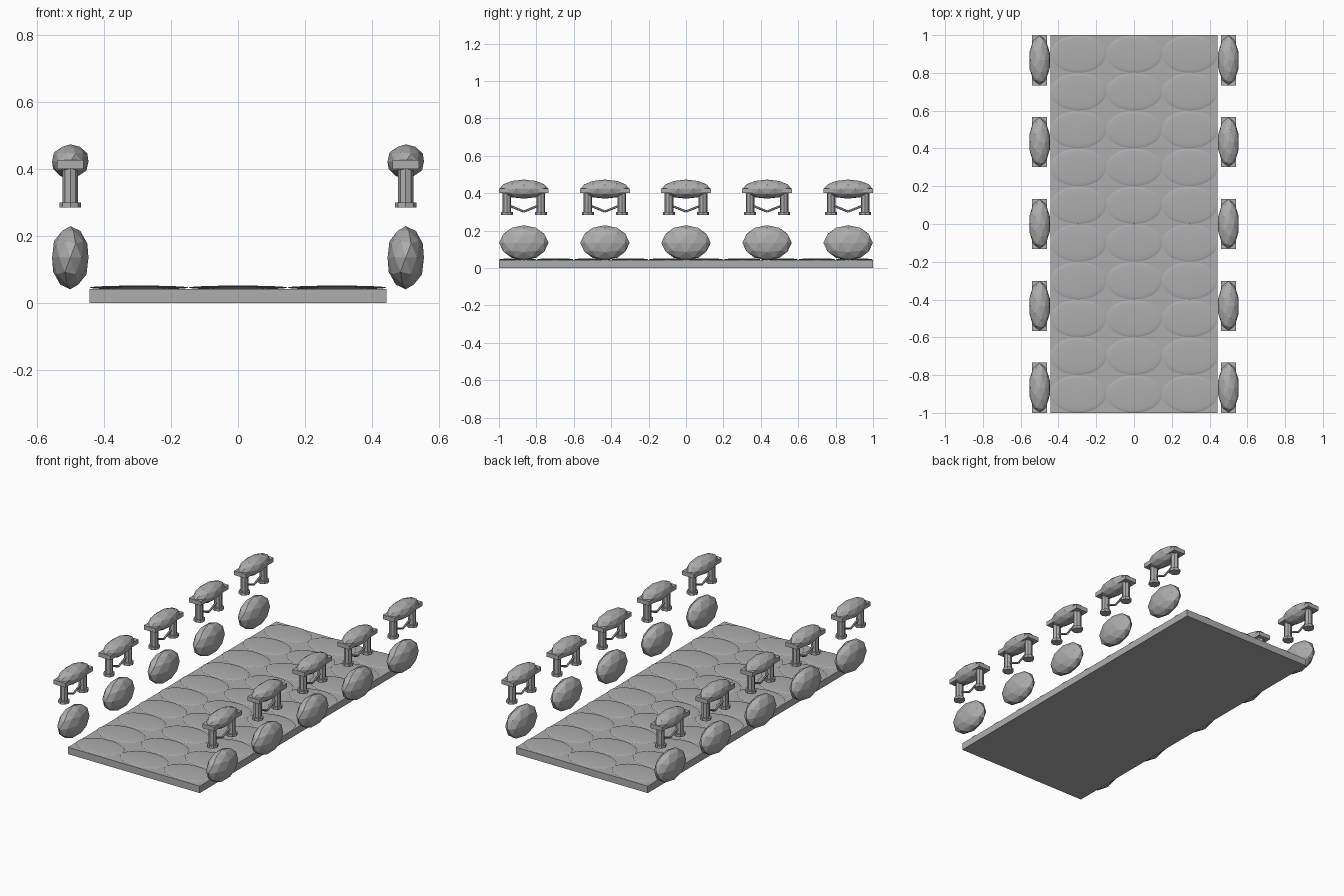
import bpy, math
from mathutils import Vector

cube = bpy.data.objects.get("Cube")
if cube:
    bpy.data.objects.remove(cube, do_unlink=True)

stone = bpy.data.materials.new("grey_stone")
stone.use_nodes = True
GREY = (0.42, 0.42, 0.42, 1)
stone.diffuse_color = GREY
stone.node_tree.nodes["Principled BSDF"].inputs["Base Color"].default_value = GREY


def finish(name, size=None):
    ob = bpy.context.object
    ob.name = name
    if size:
        ob.scale = size
    bpy.ops.object.transform_apply(location=False, rotation=False, scale=True)
    ob.data.materials.append(stone)
    return ob


def box(name, loc, size):
    bpy.ops.mesh.primitive_cube_add(size=1, location=loc)
    return finish(name, size)


def rock(name, loc, radii):
    bpy.ops.mesh.primitive_ico_sphere_add(subdivisions=2, radius=1, location=loc)
    return finish(name, radii)


def post(name, loc, radius, height):
    bpy.ops.mesh.primitive_cylinder_add(vertices=8, radius=radius, depth=height, location=loc)
    return finish(name)


def bar(name, a, b, radius):
    a, b = Vector(a), Vector(b)
    bpy.ops.mesh.primitive_cylinder_add(vertices=6, radius=radius, depth=(b - a).length,
                                        location=(a + b) / 2,
                                        rotation=(b - a).to_track_quat('Z', 'Y').to_euler())
    return finish(name)


# Road bed
box("road_slab", (0, 0, 0.021), (0.886, 2, 0.042))

# Flattened paving stones
for row in range(10):
    for col in (-1, 0, 1):
        bpy.ops.mesh.primitive_uv_sphere_add(segments=32, ring_count=12, radius=1,
                                             location=(col * 0.295, 0.9 - row * 0.2, 0.046))
        finish("paving_stone", (0.148, 0.099, 0.006))
        bpy.ops.object.shade_smooth_by_angle(angle=math.radians(40))

# Boulders and floating lantern shrines along both edges
for side in (-1, 1):
    x = side * 0.5
    for i in range(-2, 3):
        y = i * 0.4335
        rock("side_boulder", (x, y, 0.135), (0.057, 0.132, 0.094))
        rock("cap_rock", (x, y, 0.422), (0.057, 0.132, 0.051))
        box("cap_plate", (x, y, 0.413), (0.08, 0.266, 0.026))
        for end in (-1, 1):
            py = y + end * 0.091
            post("post", (x, py, 0.35), 0.023, 0.104)
            post("post_foot", (x, py, 0.292), 0.032, 0.016)
            # Sagging tie between the posts
            bar("tie_bar", (x, py - end * 0.015, 0.333), (x, y, 0.302), 0.006)
